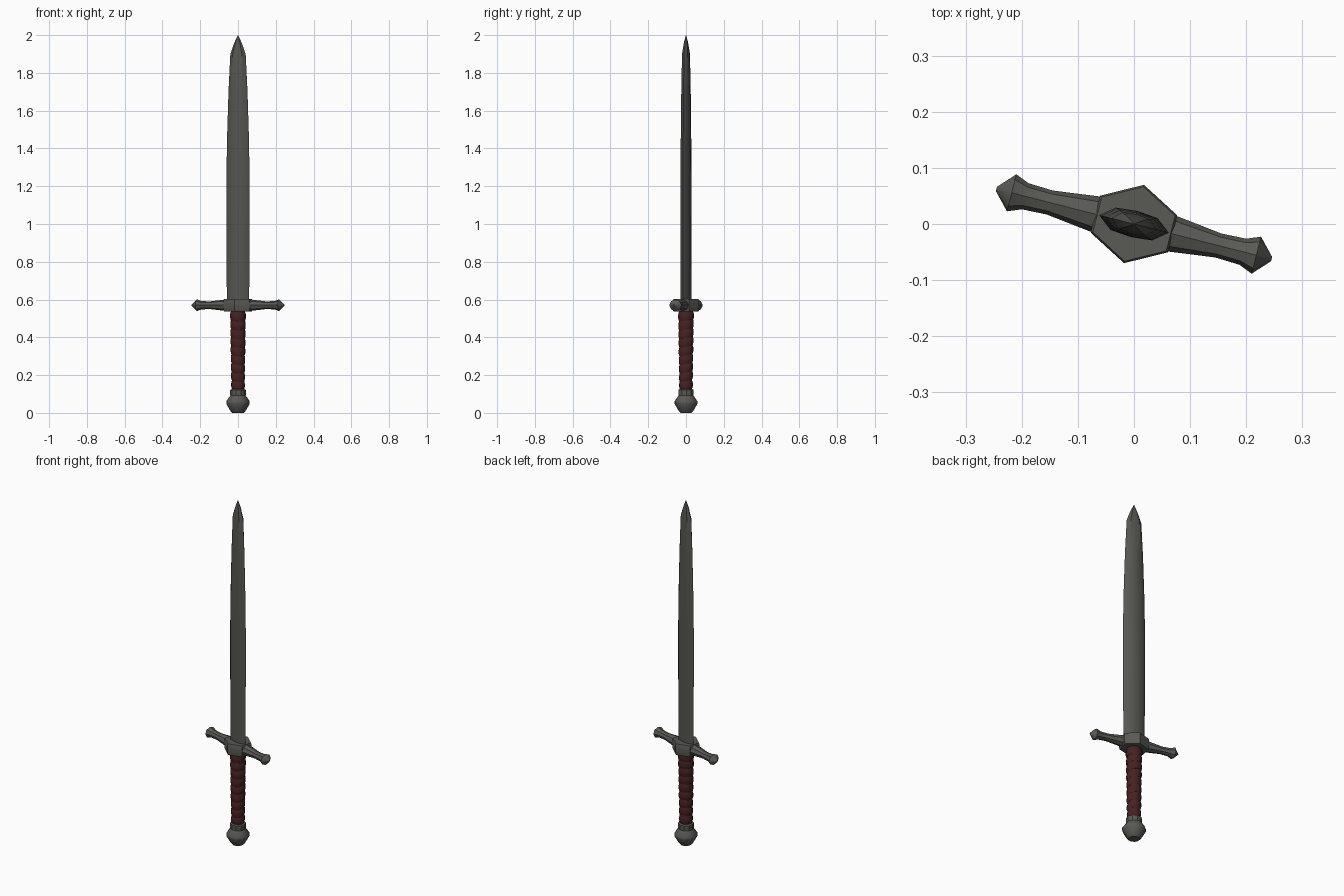
import bpy, bmesh, math
from mathutils import Matrix

if "Cube" in bpy.data.objects:
    bpy.data.objects.remove(bpy.data.objects["Cube"])

YAW = Matrix.Rotation(math.radians(-14.3), 4, 'Z')   # whole sword is turned slightly


def material(name, rgb):
    m = bpy.data.materials.new(name)
    m.diffuse_color = (*rgb, 1)
    m.use_nodes = True
    m.node_tree.nodes["Principled BSDF"].inputs["Base Color"].default_value = m.diffuse_color
    return m


STEEL = material("dull_steel", (0.100, 0.102, 0.090))
BLADE = material("blade_steel", (0.090, 0.093, 0.082))
LEATHER = material("dark_red_leather", (0.062, 0.015, 0.015))


def loft(bm, rings):
    """Skin a list of closed rings with equal point counts, capping both ends."""
    loops = [[bm.verts.new(p) for p in r] for r in rings]
    n = len(loops[0])
    for a, b in zip(loops, loops[1:]):
        for i in range(n):
            j = (i + 1) % n
            bm.faces.new((a[i], a[j], b[j], b[i]))
    bm.faces.new(loops[0][::-1])
    bm.faces.new(loops[-1])


def circle(r, z, n, tilt=0.0, phase=0.0):
    pts = []
    for i in range(n):
        a = 2 * math.pi * (i + phase) / n
        pts.append((r * math.cos(a), r * math.sin(a), z + tilt * math.sin(a - 0.6)))
    return pts


def finish(name, bm, mat, angle):
    bmesh.ops.remove_doubles(bm, verts=bm.verts, dist=1e-5)
    bmesh.ops.recalc_face_normals(bm, faces=bm.faces)
    bm.transform(YAW)
    me = bpy.data.meshes.new(name)
    bm.to_mesh(me)
    bm.free()
    me.materials.append(mat)
    ob = bpy.data.objects.new(name, me)
    bpy.context.collection.objects.link(ob)
    bpy.ops.object.select_all(action='DESELECT')
    ob.select_set(True)
    bpy.context.view_layer.objects.active = ob
    bpy.ops.object.shade_smooth_by_angle(angle=math.radians(angle))
    return ob


# Blade: flattened eight-sided section, tapering to a point
def section(w, t, z):
    return [(w, 0, z), (0.60 * w, 0.85 * t, z), (0, t, z), (-0.60 * w, 0.85 * t, z),
            (-w, 0, z), (-0.60 * w, -0.85 * t, z), (0, -t, z), (0.60 * w, -0.85 * t, z)]


bm = bmesh.new()
loft(bm, [section(w, t, z) for w, t, z in (
    (0.061, 0.024, 0.57), (0.064, 0.024, 1.20), (0.060, 0.023, 1.45),
    (0.052, 0.021, 1.70), (0.042, 0.018, 1.90), (0.020, 0.010, 1.96),
    (0.001, 0.001, 2.00))])
finish("blade", bm, BLADE, 35)

# Guard block: hexagonal centre with slightly drawn-in top and bottom
hexagon = [(0.0, 0.072), (-0.071, 0.034), (-0.071, -0.034),
           (0.0, -0.072), (0.071, -0.034), (0.071, 0.034)]
bm = bmesh.new()
loft(bm, [[(x * s, y * s, z) for x, y in hexagon]
          for s, z in ((0.95, 0.537), (1.0, 0.545), (1.0, 0.594), (0.95, 0.602))])
finish("guard_block", bm, STEEL, 30)

# Guard arms: waisted bars with flared pointed ends
ARM = ((0.055, 0.034), (0.075, 0.032), (0.155, 0.022), (0.20, 0.024),
       (0.225, 0.034), (0.253, 0.004))
for side, label in ((1, "right"), (-1, "left")):
    bm = bmesh.new()
    loft(bm, [[(side * u, x, 0.57 + 0.92 * y) for x, y, _ in circle(r, 0, 8)]
              for u, r in ARM])
    finish("guard_arm_" + label, bm, STEEL, 35)

# Grip: core plus a stack of tilted leather wraps
bm = bmesh.new()
loft(bm, [circle(0.032, 0.10, 12), circle(0.039, 0.55, 12)])
WRAPS = 9
STEP = 0.41 / WRAPS
for k in range(WRAPS):
    z = 0.125 + k * STEP
    r = 0.035 + 0.006 * k / (WRAPS - 1)
    tilt = 0.008 if 0 < k < WRAPS - 1 else 0.003
    loft(bm, [circle(r - 0.002, z, 12, tilt), circle(r + 0.002, z + 0.3 * STEP, 12, tilt),
              circle(r + 0.002, z + 0.7 * STEP, 12, tilt),
              circle(r - 0.002, z + STEP, 12, tilt)])
finish("grip", bm, LEATHER, 30)

# Pommel: faceted knob with a collar
bm = bmesh.new()
loft(bm, [circle(r, z, 10, 0, 0.5) for r, z in (
    (0.030, 0.0), (0.040, 0.010), (0.062, 0.048), (0.062, 0.062),
    (0.041, 0.092), (0.042, 0.122), (0.034, 0.126))])
finish("pommel", bm, STEEL, 35)
